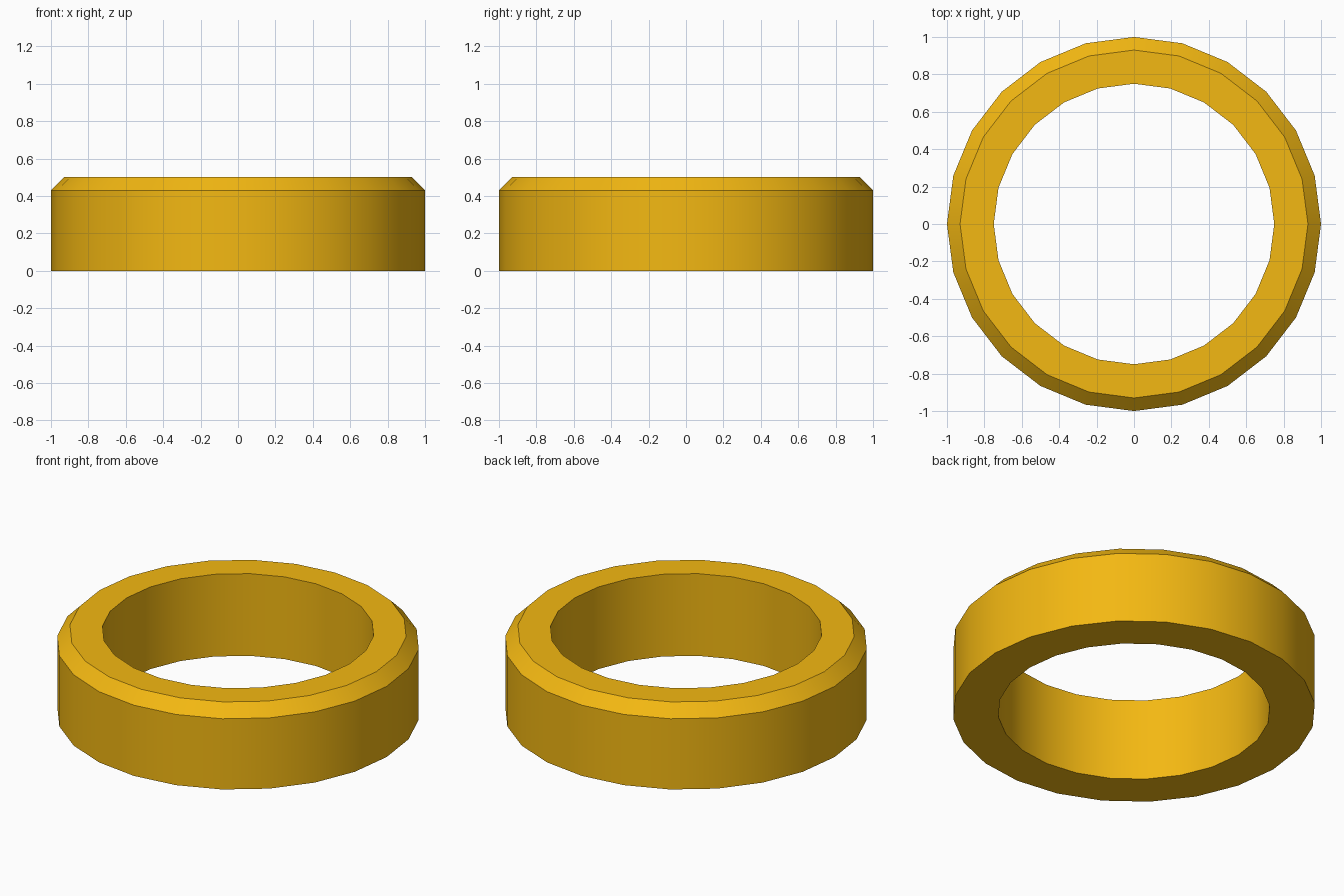
import bpy, bmesh
from math import cos, sin, tau, radians

if "Cube" in bpy.data.objects:
    bpy.data.objects.remove(bpy.data.objects["Cube"])

SIDES = 24
# Ring cross-section (radius, height): chamfer only on the outer top edge
PROFILE = [(0.75, 0.0), (1.0, 0.0), (1.0, 0.43), (0.93, 0.5), (0.75, 0.5)]

# Revolve the closed section around z
bm = bmesh.new()
rings = [[bm.verts.new((r * cos(tau * i / SIDES), r * sin(tau * i / SIDES), z))
          for r, z in PROFILE] for i in range(SIDES)]
n = len(PROFILE)
for i in range(SIDES):
    a, b = rings[i], rings[(i + 1) % SIDES]
    for j in range(n):
        k = (j + 1) % n
        bm.faces.new((a[j], b[j], b[k], a[k]))
bmesh.ops.recalc_face_normals(bm, faces=bm.faces)

mesh = bpy.data.meshes.new("chamfered_ring")
bm.to_mesh(mesh)
bm.free()
ring = bpy.data.objects.new("chamfered_ring", mesh)
bpy.context.collection.objects.link(ring)

# Smooth walls with crisp rim edges
bpy.context.view_layer.objects.active = ring
ring.select_set(True)
bpy.ops.object.shade_smooth_by_angle(angle=radians(30))

# Golden yellow finish
gold = bpy.data.materials.new("golden_yellow")
gold.diffuse_color = (0.9, 0.48, 0.006, 1.0)
gold.use_nodes = True
gold.node_tree.nodes["Principled BSDF"].inputs["Base Color"].default_value = gold.diffuse_color
mesh.materials.append(gold)
